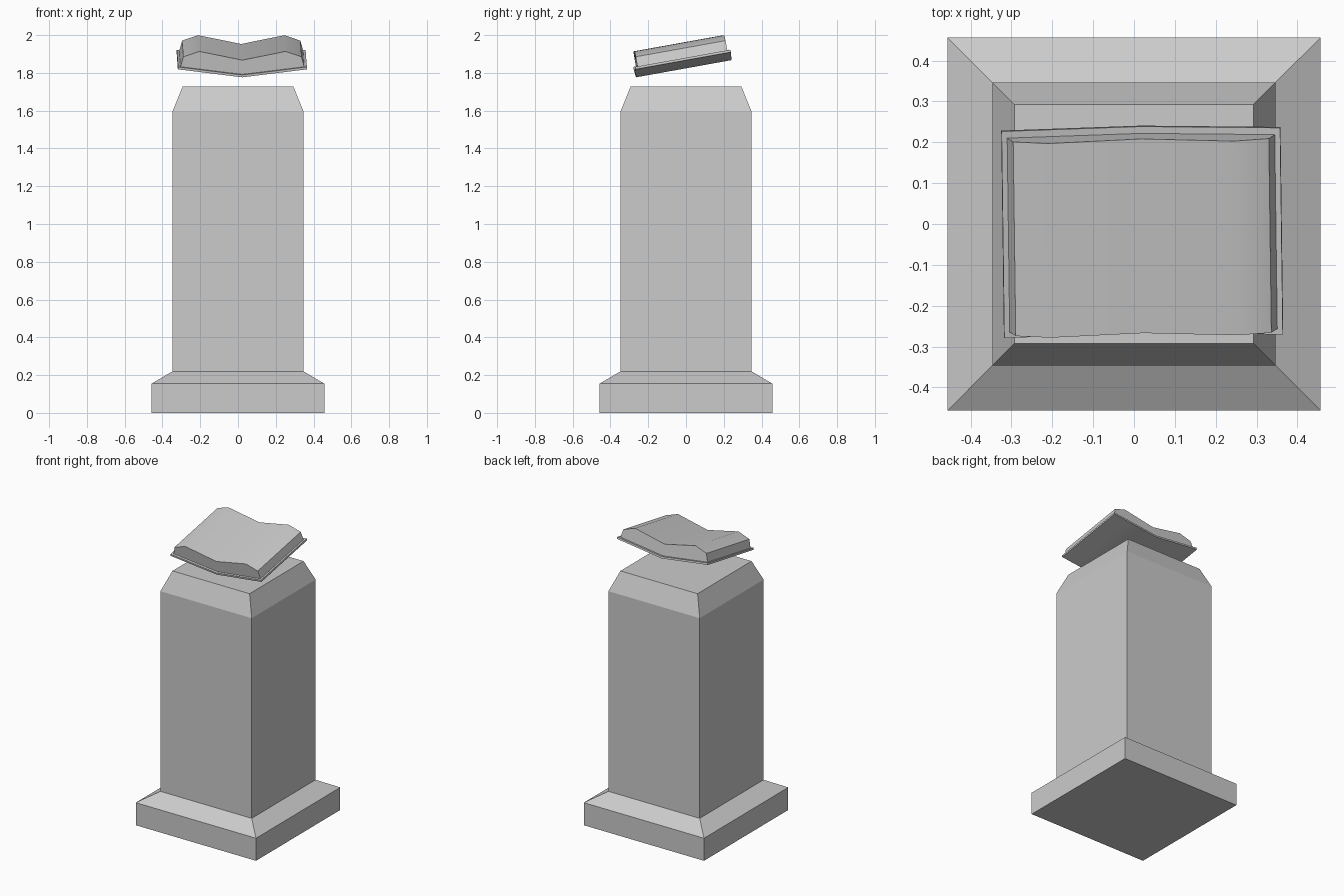
import bpy
import bmesh
import math
from mathutils import Matrix

cube = bpy.data.objects.get("Cube")
if cube:
    bpy.data.objects.remove(cube, do_unlink=True)

stone = bpy.data.materials.new("plain_grey")
stone.use_nodes = True
GREY = (0.6, 0.6, 0.6, 1)
stone.diffuse_color = GREY
stone.node_tree.nodes["Principled BSDF"].inputs["Base Color"].default_value = GREY


def finish(bm, name):
    bmesh.ops.recalc_face_normals(bm, faces=bm.faces)
    mesh = bpy.data.meshes.new(name)
    bm.to_mesh(mesh)
    bm.free()
    obj = bpy.data.objects.new(name, mesh)
    mesh.materials.append(stone)
    bpy.context.collection.objects.link(obj)
    return obj


def square_tower(name, levels):
    """Stack of square rings given as (half width, height)."""
    bm = bmesh.new()
    rings = [[bm.verts.new((sx * h, sy * h, z))
              for sx, sy in ((-1, -1), (1, -1), (1, 1), (-1, 1))]
             for h, z in levels]
    for low, high in zip(rings, rings[1:]):
        for i in range(4):
            j = (i + 1) % 4
            bm.faces.new((low[i], low[j], high[j], high[i]))
    bm.faces.new(rings[0])
    bm.faces.new(rings[-1])
    return finish(bm, name)


def book_part(name, lower, upper, y0, y1):
    """Mirror a half cross-section about the spine and extrude it along y."""
    def mirrored(pts):
        return [(-x, z) for x, z in reversed(pts[1:])] + pts
    low, top = mirrored(lower), mirrored(upper)
    bm = bmesh.new()
    ends = [([bm.verts.new((x, y, z)) for x, z in low],
             [bm.verts.new((x, y, z)) for x, z in top]) for y in (y0, y1)]
    (fl, ft), (bl, bt) = ends
    n = len(low)
    for i in range(n - 1):
        for a, b in ((fl, bl), (ft, bt), (fl, ft), (bl, bt)):
            bm.faces.new((a[i], a[i + 1], b[i + 1], b[i]))
    for i in (0, n - 1):
        bm.faces.new((fl[i], ft[i], bt[i], bl[i]))
    obj = finish(bm, name)
    obj.matrix_world = book_pose
    bpy.ops.object.select_all(action='DESELECT')
    obj.select_set(True)
    bpy.context.view_layer.objects.active = obj
    bpy.ops.object.shade_smooth_by_angle(angle=math.radians(33))
    return obj


# Pedestal: plinth with sloped shoulder, shaft with chamfered top
square_tower("plinth", [(0.457, 0), (0.457, 0.155), (0.347, 0.22)])
square_tower("shaft", [(0.347, 0.22), (0.347, 1.595), (0.293, 1.728)])

# Open book, tilted toward the reader and turned very slightly
book_pose = (Matrix.Translation((0.02, -0.012, 1.822))
             @ Matrix.Rotation(math.radians(0.75), 4, 'Z')
             @ Matrix.Rotation(math.radians(10.2), 4, 'X'))
book_part("book_cover",
          [(0, 0), (0.23, 0.029), (0.342, 0.043)],
          [(0, 0.013), (0.23, 0.042), (0.341, 0.056)], -0.257, 0.257)
book_part("book_pages",
          [(0, 0.011), (0.228, 0.04), (0.328, 0.053)],
          [(0, 0.09), (0.228, 0.137), (0.313, 0.108)], -0.243, 0.24)
